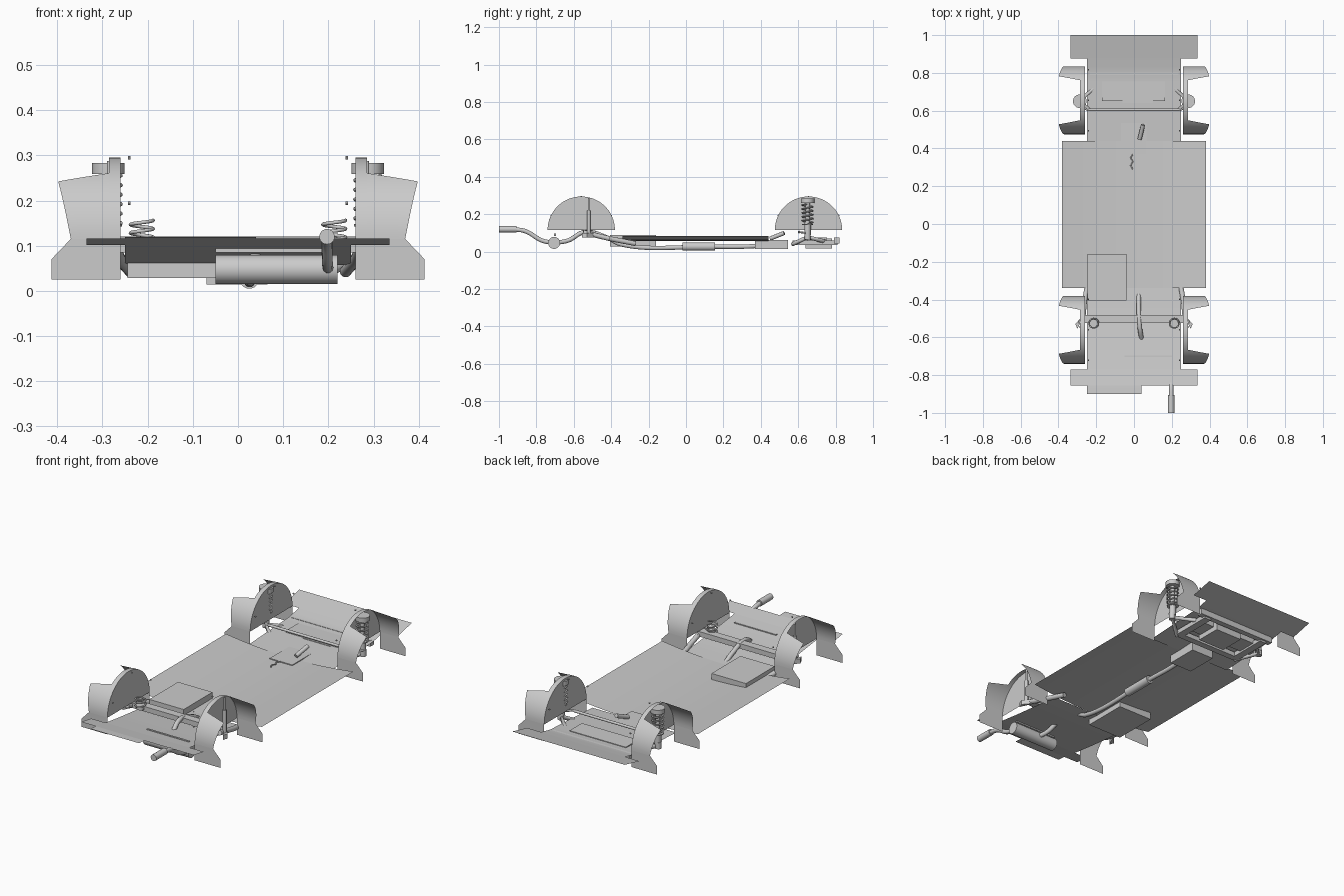
import bpy, bmesh, math
from mathutils import Vector

if "Cube" in bpy.data.objects:
    bpy.data.objects.remove(bpy.data.objects["Cube"])


def mesh_object(name, verts, faces, smooth=True):
    me = bpy.data.meshes.new(name)
    me.from_pydata(verts, [], faces)
    ob = bpy.data.objects.new(name, me)
    bpy.context.collection.objects.link(ob)
    if smooth:
        bm = bmesh.new()
        bm.from_mesh(me)
        bmesh.ops.remove_doubles(bm, verts=bm.verts, dist=1e-5)
        for f in bm.faces:
            f.smooth = True
        for e in bm.edges:
            e.smooth = not (len(e.link_faces) == 2 and e.calc_face_angle(0) > 0.6)
        bm.to_mesh(me)
        bm.free()
    return ob


def box(name, lo, hi):
    c = [(a + b) / 2 for a, b in zip(lo, hi)]
    bpy.ops.mesh.primitive_cube_add(size=1, location=c)
    ob = bpy.context.object
    ob.name = name
    ob.scale = [b - a for a, b in zip(lo, hi)]
    return ob


def rod(name, a, b, r, sides=20):
    a, b = Vector(a), Vector(b)
    d = b - a
    bpy.ops.mesh.primitive_cylinder_add(vertices=sides, radius=r, depth=d.length, location=(a + b) / 2)
    ob = bpy.context.object
    ob.name = name
    ob.rotation_euler = d.to_track_quat('Z', 'Y').to_euler()
    bpy.ops.object.shade_smooth_by_angle(angle=math.radians(40))
    return ob


def tube(name, pts, r, smooth=False):
    cu = bpy.data.curves.new(name, 'CURVE')
    cu.dimensions = '3D'
    cu.bevel_depth = r
    cu.bevel_resolution = 3
    cu.use_fill_caps = True
    if smooth:
        sp = cu.splines.new('BEZIER')
        sp.bezier_points.add(len(pts) - 1)
        for p, co in zip(sp.bezier_points, pts):
            p.co = co
            p.handle_left_type = p.handle_right_type = 'AUTO'
    else:
        sp = cu.splines.new('POLY')
        sp.points.add(len(pts) - 1)
        for p, co in zip(sp.points, pts):
            p.co = (*co, 1)
    ob = bpy.data.objects.new(name, cu)
    bpy.context.collection.objects.link(ob)
    return ob


def coil(name, x, y, z0, z1, r, turns, wire):
    n = turns * 20
    tube(name, [(x + r * math.cos(i * math.pi / 10), y + r * math.sin(i * math.pi / 10),
                 z0 + (z1 - z0) * i / n) for i in range(n + 1)], wire)


# Floor pan: one height profile, several rectangular panels
PROFILE = [(-0.9, .119), (-0.86, .117), (-0.77, .102), (-0.64, .085), (-0.45, .065),
           (-0.34, .057), (0.44, .057), (0.8, .076), (0.88, .093), (1.0, .12)]


def height(y):
    for (y0, z0), (y1, z1) in zip(PROFILE, PROFILE[1:]):
        if y <= y1:
            return z0 + (z1 - z0) * (y - y0) / (y1 - y0)
    return PROFILE[-1][1]


def panel(name, x0, x1, y0, y1, bow=0.0):
    nx, ny = 16, max(2, round((y1 - y0) / 0.04))
    vs, fs = [], []
    for j in range(ny + 1):
        y = y0 + (y1 - y0) * j / ny
        for i in range(nx + 1):
            x = x0 + (x1 - x0) * i / nx
            vs.append((x, y, height(y) + bow * (x / 0.38) ** 2))
    for j in range(ny):
        for i in range(nx):
            a = j * (nx + 1) + i
            fs.append((a, a + 1, a + nx + 2, a + nx + 1))
    mesh_object(name, vs, fs)


panel("floor_centre", -0.38, 0.38, -0.34, 0.44, 0.027)
panel("floor_engine_bay", -0.25, 0.25, 0.44, 0.875)
panel("front_undertray", -0.335, 0.335, 0.875, 1.0)
panel("floor_over_axle", -0.25, 0.25, -0.77, -0.34)
panel("rear_shelf", -0.335, 0.335, -0.855, -0.77)
panel("rear_lip", -0.25, 0.04, -0.9, -0.855)

# Wheel arches: inner wall, narrow top flange, flared liners, lower flaps
R, Z0 = 0.18, 0.115
for cy, tag in ((-0.56, "rear"), (0.655, "front")):
    for s in (1, -1):
        side = tag + ("_right" if s > 0 else "_left")
        n = 40

        def rim(a, x):
            return (s * x, cy + R * math.cos(a), Z0 + R * math.sin(a))

        wall = [rim(math.pi * i / n, 0.26) for i in range(n + 1)]
        mesh_object("arch_wall_" + side, wall, [tuple(range(n + 1))], False)
        vs, fs = [], []
        for i in range(n + 1):
            a = math.pi * i / n
            vs += [rim(a, 0.26), rim(a, 0.285)]
            if i:
                k = 2 * i
                fs.append((k - 2, k - 1, k + 1, k))
        mesh_object("arch_flange_" + side, vs, fs)
        for d in (1, -1):
            vs, fs = [], []
            for i in range(13):
                t = i / 12
                for u in (0, 0.25, 0.5, 0.75, 1):
                    a = t * (math.radians(54) + (math.radians(45) - math.radians(54)) * u)
                    x = 0.285 + u * (0.085 + 0.028 * t)
                    vs.append((s * x, cy + d * R * math.cos(a), Z0 + R * math.sin(a)))
            for i in range(12):
                for u in range(4):
                    k = i * 5 + u
                    fs.append((k, k + 1, k + 6, k + 5))
            mesh_object("arch_liner_" + side, vs, fs)
            y = cy + d * R
            mesh_object("arch_flap_" + side, [(s * x, y, z) for x, z in
                        ((.26, .025), (.413, .025), (.413, .07), (.37, Z0), (.26, Z0))],
                        [(0, 1, 2, 3, 4)], False)
        for a in (26, 90, 154):
            p = rim(math.radians(a), 0.238)
            rod("arch_bolt_" + side, p, (p[0] + s * 0.006, p[1], p[2]), 0.004, 8)

# Suspension, both sides
for s in (1, -1):
    rod("strut_mount", (s * .287, .65, .259), (s * .287, .65, .283), 0.036, 28)
    rod("strut_rod", (s * .287, .65, .15), (s * .287, .65, .26), 0.012)
    rod("strut_body", (s * .287, .65, .09), (s * .287, .65, .16), 0.017)
    rod("strut_spring_seat", (s * .287, .65, .143), (s * .287, .65, .148), 0.03)
    coil("strut_spring", s * .287, .65, .15, .255, .028, 5, .004)
    tube("lower_arm", [(s * .19, .57, .04), (s * .29, .65, .078), (s * .19, .74, .055)], .011)
    rod("hub_joint", (s * .29, .65, .065), (s * .29, .65, .1), .016)
    tube("steering_link", [(s * .2, .605, .105), (s * .25, .605, .105), (s * .30, .64, .1)], .005)
    coil("rear_spring", s * .213, -.525, .1, .156, .025, 3, .004)
    rod("rear_spring_seat", (s * .213, -.525, .095), (s * .213, -.525, .116), .022)
    rod("rear_damper", (s * .285, -.52, .1), (s * .285, -.52, .22), .01)
    rod("rear_damper_rod", (s * .285, -.52, .22), (s * .285, -.52, .287), .005)
    rod("trailing_arm", (s * .238, -.27, .043), (s * .262, -.41, .07), .013)
    rod("trailing_arm_end", (s * .262, -.41, .07), (s * .275, -.55, .104), .013)
    mesh_object("hub_plate", [(s * .26, -.47, .10), (s * .30, -.555, .10), (s * .31, -.53, .10),
                (s * .26, -.47, .075), (s * .30, -.555, .075), (s * .31, -.53, .075)],
                [(0, 1, 2), (3, 5, 4), (0, 3, 4, 1), (1, 4, 5, 2), (2, 5, 3, 0)], False)
    box("front_subframe_rail", (s * .185 - .02, .58, .035), (s * .185 + .02, .81, .06))

# Cross members and steering rack
rod("steering_rack", (-.24, .605, .105), (.24, .605, .105), .007)
box("front_cross_member", (-.205, .57, .035), (.205, .605, .06))
box("front_nose_member", (-.235, .79, .045), (.235, .82, .077))
box("rear_axle_beam", (-.27, -.525, .085), (.27, -.483, .112))
box("rear_panel_rib", (-.05, -.705, .085), (.2, -.695, .097))

# Drivetrain boxes and tank
box("gearbox", (-.07, .37, .014), (.065, .545, .062))
box("engine_sump", (-.06, .64, .018), (.1, .78, .07))
box("engine_block_base", (-.17, .65, .045), (.165, .755, .077))
box("fuel_tank", (-.245, -.405, .029), (-.04, -.16, .09))
rod("gear_lever", (.03, .45, .07), (.048, .525, .1), .011)
tube("shift_cable", [(-.012 + .006 * (-1) ** i, .29 + .02 * i, .062) for i in range(5)], .003)

# Exhaust line
tube("exhaust_pipe", [(.03, .5, .045), (.02, .37, .03), (.025, .15, .027), (.025, -.35, .04),
     (.025, -.42, .075), (.03, -.54, .105), (.045, -.63, .06), (.06, -.69, .048)], .012, True)
rod("catalyst", (.025, -.02, .027), (.025, .155, .027), .022, 24)
rod("muffler", (-.05, -.705, .047), (.22, -.705, .047), .032, 32)
tube("tail_pipe", [(.2, -.71, .047), (.198, -.77, .06), (.197, -.86, .11),
     (.197, -.92, .12)], .012, True)
rod("tail_pipe_tip", (.197, -.905, .12), (.197, -1.0, .12), .017, 24)
